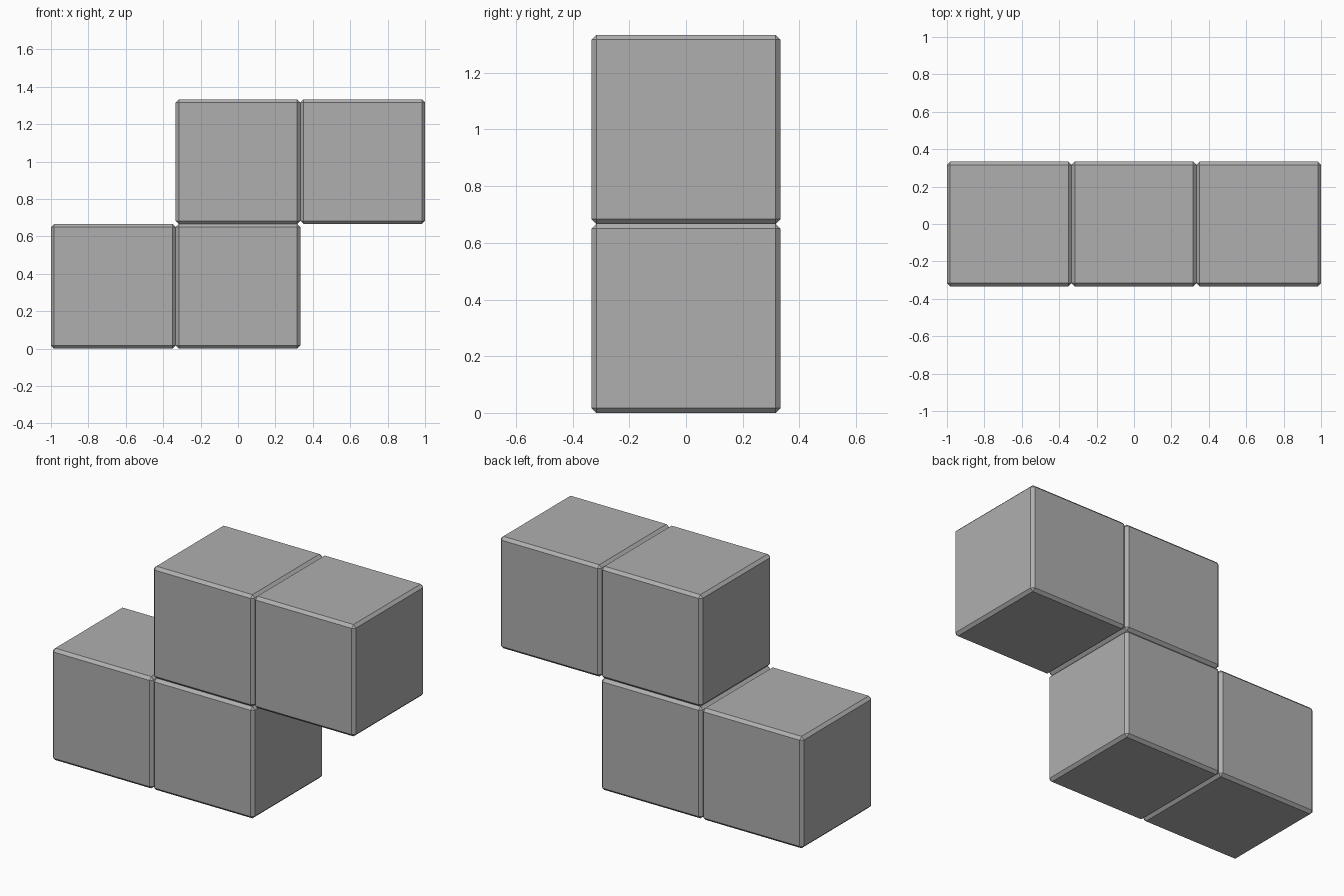
import bpy

if "Cube" in bpy.data.objects:
    bpy.data.objects.remove(bpy.data.objects["Cube"])

S = 2 / 3          # cube edge, three cubes span 2 units
CHAMFER = 0.0167

# Dark grey shared by all blocks
grey = bpy.data.materials.new("dark_grey")
grey.diffuse_color = (0.43, 0.43, 0.43, 1)
grey.use_nodes = True
grey.node_tree.nodes["Principled BSDF"].inputs["Base Color"].default_value = grey.diffuse_color


def block(name, col, row):
    """One chamfered cube at a grid cell of the S-shaped piece."""
    bpy.ops.mesh.primitive_cube_add(size=S, location=(col * S, 0, (row + 0.5) * S))
    ob = bpy.context.object
    ob.name = name
    ob.data.materials.append(grey)
    bev = ob.modifiers.new("chamfer", 'BEVEL')
    bev.width = CHAMFER
    bev.segments = 1
    bev.limit_method = 'NONE'
    return ob


# Lower pair shifted left, upper pair shifted right
for name, col, row in (
    ("lower_left_block", -1, 0),
    ("lower_middle_block", 0, 0),
    ("upper_middle_block", 0, 1),
    ("upper_right_block", 1, 1),
):
    block(name, col, row)
